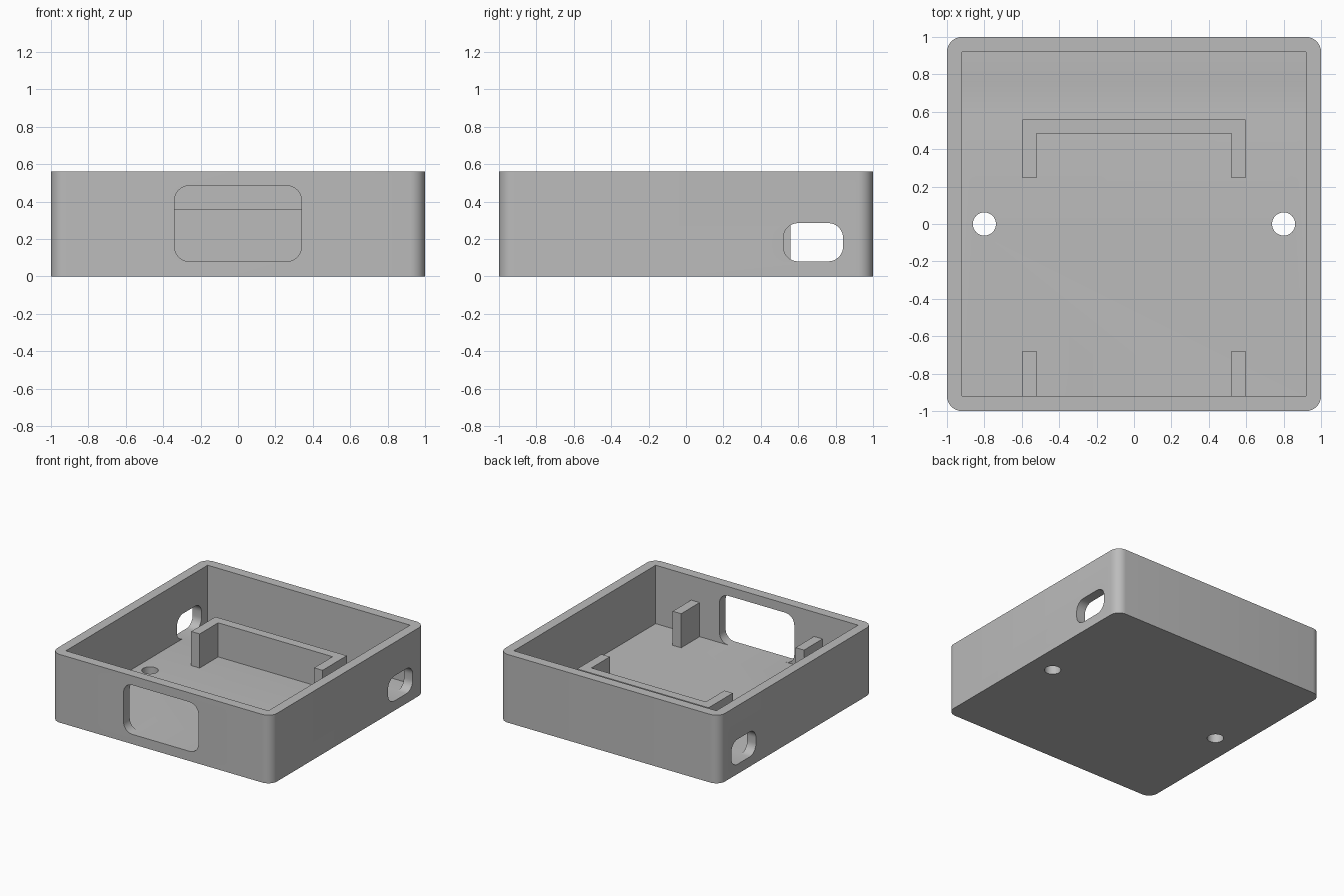
import bpy
import bmesh
from mathutils import Vector

cube = bpy.data.objects.get("Cube")
if cube:
    bpy.data.objects.remove(cube, do_unlink=True)

# Single grey plastic
grey = bpy.data.materials.new("grey plastic")
grey.use_nodes = True
COLOUR = (0.5, 0.5, 0.5, 1)
grey.diffuse_color = COLOUR
grey.node_tree.nodes["Principled BSDF"].inputs["Base Color"].default_value = COLOUR

FLOOR, RIM, WALL = 0.08, 0.56, 0.92
POST_TOP, POST_IN, POST_OUT = 0.36, 0.52, 0.597
SINK = 0.02  # overlap of the ribs with floor and wall


def add_object(name, bm):
    bmesh.ops.recalc_face_normals(bm, faces=bm.faces)
    mesh = bpy.data.meshes.new(name)
    bm.to_mesh(mesh)
    bm.free()
    mesh.materials.append(grey)
    obj = bpy.data.objects.new(name, mesh)
    bpy.context.collection.objects.link(obj)
    return obj


def box(name, low, high, axis=2, radius=0, segments=8):
    """Box between two corners; edges along the axis are rounded."""
    low, high = Vector(low), Vector(high)
    bm = bmesh.new()
    bmesh.ops.create_cube(bm, size=1)
    for v in bm.verts:
        v.co = (low + high) / 2 + v.co * (high - low)
    if radius:
        edges = [e for e in bm.edges
                 if abs((e.verts[0].co - e.verts[1].co).normalized()[axis]) > 0.9]
        bmesh.ops.bevel(bm, geom=edges, offset=radius, segments=segments,
                        profile=0.5, affect='EDGES')
    return add_object(name, bm)


def prism(name, outline, bottom, top):
    """Flat outline raised between two heights."""
    bm = bmesh.new()
    face = bm.faces.new([bm.verts.new((x, y, bottom)) for x, y in outline])
    raised = bmesh.ops.extrude_face_region(bm, geom=[face])["geom"]
    bmesh.ops.translate(bm, vec=(0, 0, top - bottom),
                        verts=[v for v in raised if isinstance(v, bmesh.types.BMVert)])
    return add_object(name, bm)


def cut(target, cutter):
    mod = target.modifiers.new("cut", 'BOOLEAN')
    mod.operation = 'DIFFERENCE'
    mod.solver = 'EXACT'
    mod.object = cutter
    bpy.context.view_layer.objects.active = target
    bpy.ops.object.modifier_apply(modifier=mod.name)
    bpy.data.objects.remove(cutter, do_unlink=True)


# Open tray with rounded outer corners and a square cavity
tray = box("tray", (-1, -1, 0), (1, 1, RIM), radius=0.08)
cut(tray, box("cavity_cutter", (-WALL, -WALL, FLOOR), (WALL, WALL, 1)))

# Front window and the cable slots through both side walls
cut(tray, box("window_cutter", (-0.34, -1.2, FLOOR), (0.34, -0.7, 0.485),
              axis=1, radius=0.08))
cut(tray, box("slot_cutter", (-1.2, 0.52, FLOOR), (1.2, 0.84, 0.285),
              axis=0, radius=0.08))

# Screw holes in the floor
for side in (-1, 1):
    bm = bmesh.new()
    bmesh.ops.create_cone(bm, cap_ends=True, segments=32, radius1=0.062,
                          radius2=0.062, depth=0.4)
    bmesh.ops.translate(bm, vec=(side * 0.8, 0, 0), verts=bm.verts)
    cut(tray, add_object("hole_cutter", bm))

bpy.ops.object.select_all(action='DESELECT')
tray.select_set(True)
bpy.context.view_layer.objects.active = tray
bpy.ops.object.shade_smooth_by_angle(angle=0.6)

# U-shaped rear bracket
half = [(POST_OUT, 0.56), (POST_OUT, 0.245), (POST_IN, 0.245), (POST_IN, 0.485)]
prism("rear_bracket", half + [(-x, y) for x, y in reversed(half)],
      FLOOR - SINK, POST_TOP)

# Two ribs standing against the front wall
for side, name in ((1, "left_front_rib"), (-1, "right_front_rib")):
    x_low, x_high = sorted((side * POST_IN, side * POST_OUT))
    box(name, (x_low, -WALL - SINK, FLOOR - SINK), (x_high, -0.68, POST_TOP))
